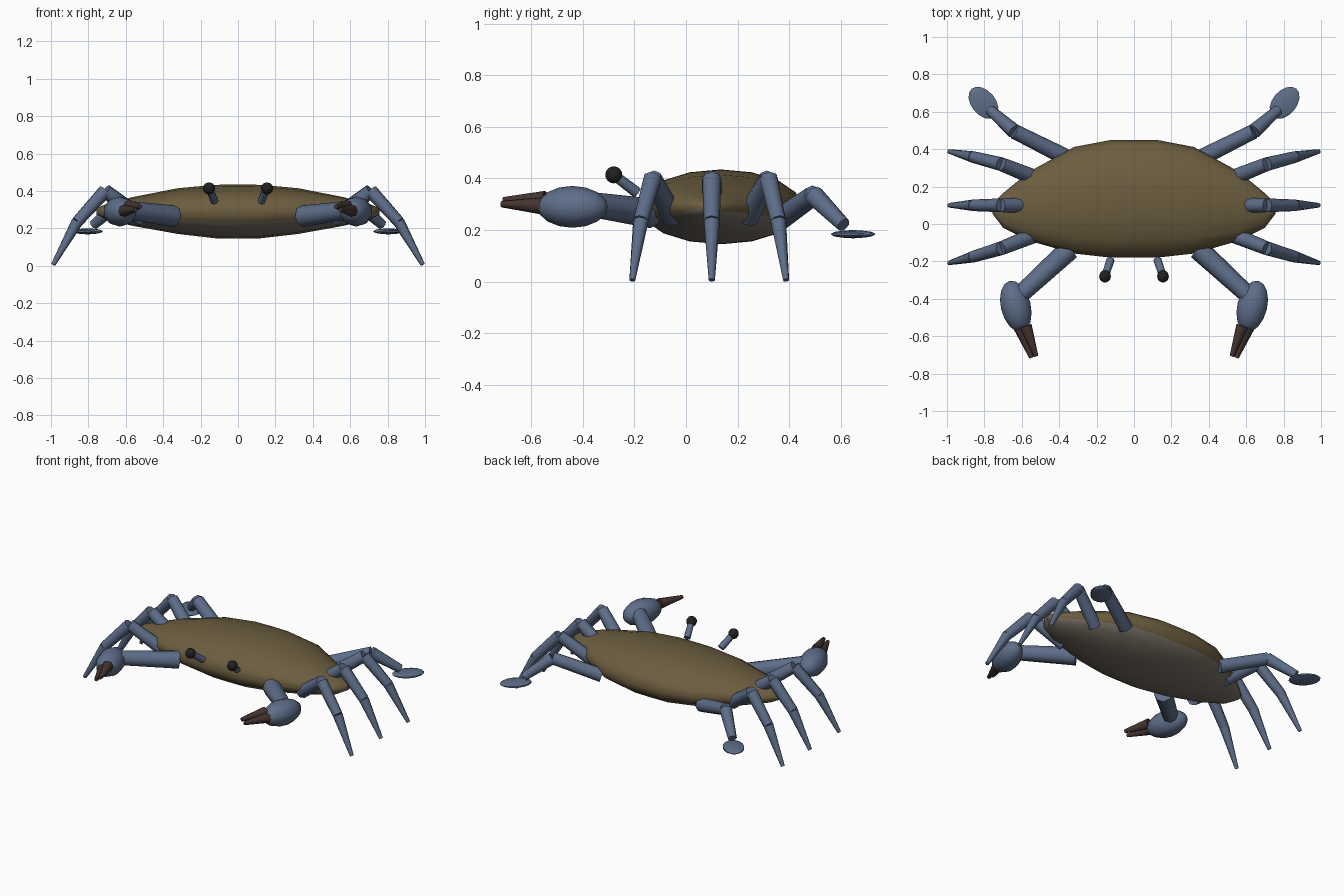
import bpy, bmesh, math
from mathutils import Vector, Matrix

if "Cube" in bpy.data.objects:
    bpy.data.objects.remove(bpy.data.objects["Cube"])


def material(name, rgb):
    m = bpy.data.materials.new(name)
    m.diffuse_color = (*rgb, 1)
    m.use_nodes = True
    m.node_tree.nodes["Principled BSDF"].inputs["Base Color"].default_value = m.diffuse_color
    return m


BLUE = material("blue_shell", (0.11, 0.155, 0.25))
BROWN = material("brown_shell", (0.15, 0.11, 0.05))
PALE = material("pale_underside", (0.19, 0.165, 0.13))
TIP = material("dark_tip", (0.06, 0.036, 0.03))
BLACK = material("eye_black", (0.015, 0.015, 0.015))


def finish(name, bm, mats, mirror=True, angle=50):
    bmesh.ops.recalc_face_normals(bm, faces=bm.faces)
    me = bpy.data.meshes.new(name)
    bm.to_mesh(me)
    bm.free()
    for m in mats:
        me.materials.append(m)
    ob = bpy.data.objects.new(name, me)
    bpy.context.collection.objects.link(ob)
    bpy.ops.object.select_all(action='DESELECT')
    ob.select_set(True)
    bpy.context.view_layer.objects.active = ob
    bpy.ops.object.shade_smooth_by_angle(angle=math.radians(angle))
    if mirror:
        ob.modifiers.new("mirror", 'MIRROR')
    return ob


def cone(bm, a, b, r1, r2, sides=8):
    a, b = Vector(a), Vector(b)
    d = b - a
    mat = Matrix.Translation((a + b) / 2) @ d.to_track_quat('Z', 'Y').to_matrix().to_4x4()
    bmesh.ops.create_cone(bm, cap_ends=True, segments=sides, radius1=r1, radius2=r2,
                          depth=d.length, matrix=mat)


def limb(name, pts, radii, mat=BLUE):
    bm = bmesh.new()
    for i in range(len(pts) - 1):
        cone(bm, pts[i], pts[i + 1], radii[i], radii[i + 1])
    return finish(name, bm, [mat])


def ellipsoid(name, centre, size, turn, mat, u=10, v=8):
    # long axis is local y, turned about z
    bm = bmesh.new()
    m = (Matrix.Translation(centre) @ Matrix.Rotation(turn, 4, 'Z')
         @ Matrix.Diagonal((*size, 1)) @ Matrix.Rotation(math.pi / 2, 4, 'X'))
    bmesh.ops.create_uvsphere(bm, u_segments=u, v_segments=v, radius=1, matrix=m)
    return finish(name, bm, [mat])


# Carapace: elliptical sections along x (x, y front, y back, z bottom, z top)
half = [(0.12, -0.18, 0.45, 0.147, 0.433), (0.32, -0.158, 0.412, 0.17, 0.415),
        (0.56, -0.09, 0.28, 0.213, 0.368), (0.70, -0.02, 0.165, 0.245, 0.332),
        (0.757, 0.055, 0.11, 0.275, 0.308)]
stations = [(-s[0], *s[1:]) for s in reversed(half)] + [(0, -0.18, 0.45, 0.145, 0.435)] + half
N = 16
bm = bmesh.new()
rings = []
for x, yf, yb, zb, zt in stations:
    ring = []
    for k in range(N):
        t = 2 * math.pi * k / N
        ring.append(bm.verts.new((x, (yf + yb) / 2 + (yb - yf) / 2 * math.cos(t),
                                  (zb + zt) / 2 + (zt - zb) / 2 * math.sin(t))))
    rings.append(ring)
for r, q in zip(rings, rings[1:]):
    for k in range(N):
        f = bm.faces.new((r[k], r[(k + 1) % N], q[(k + 1) % N], q[k]))
        f.material_index = 1 if N // 2 < k < N - 1 else 0
bm.faces.new(rings[0])
bm.faces.new(rings[-1])
finish("carapace", bm, [BROWN, PALE], mirror=False, angle=60)

# Walking legs: y at base, knee, ankle and tip
for name, ys in (("front_leg", (-0.05, -0.13, -0.175, -0.208)),
                 ("middle_leg", (0.1, 0.1, 0.1, 0.1)),
                 ("rear_leg", (0.24, 0.32, 0.358, 0.388))):
    xz = ((0.51, 0.25), (0.71, 0.4), (0.86, 0.235), (0.988, 0.006))
    limb(name, [(x, y, z) for (x, z), y in zip(xz, ys)], (0.043, 0.037, 0.031, 0.012))

# Swimming legs with flat paddles
limb("swimming_leg", [(0.37, 0.36, 0.24), (0.64, 0.495, 0.335), (0.77, 0.61, 0.22)],
     (0.045, 0.04, 0.028))
ellipsoid("paddle", (0.805, 0.648, 0.184), (0.068, 0.098, 0.016), math.radians(-40), BLUE)

# Claws: arm, palm and two fingers
limb("claw_arm", [(0.345, -0.135, 0.265), (0.605, -0.375, 0.3)], (0.058, 0.048))
ellipsoid("claw_palm", (0.632, -0.44, 0.29), (0.084, 0.14, 0.081), math.radians(-14), BLUE)
limb("upper_finger", [(0.58, -0.545, 0.318), (0.523, -0.708, 0.316)], (0.034, 0.012), TIP)
limb("lower_finger", [(0.612, -0.55, 0.293), (0.548, -0.715, 0.3)], (0.034, 0.012), TIP)

# Eyes on stalks
limb("eye_stalk", [(0.125, -0.19, 0.345), (0.153, -0.275, 0.41)], (0.022, 0.02))
ellipsoid("eye", (0.155, -0.28, 0.414), (0.033, 0.033, 0.033), 0, BLACK)
